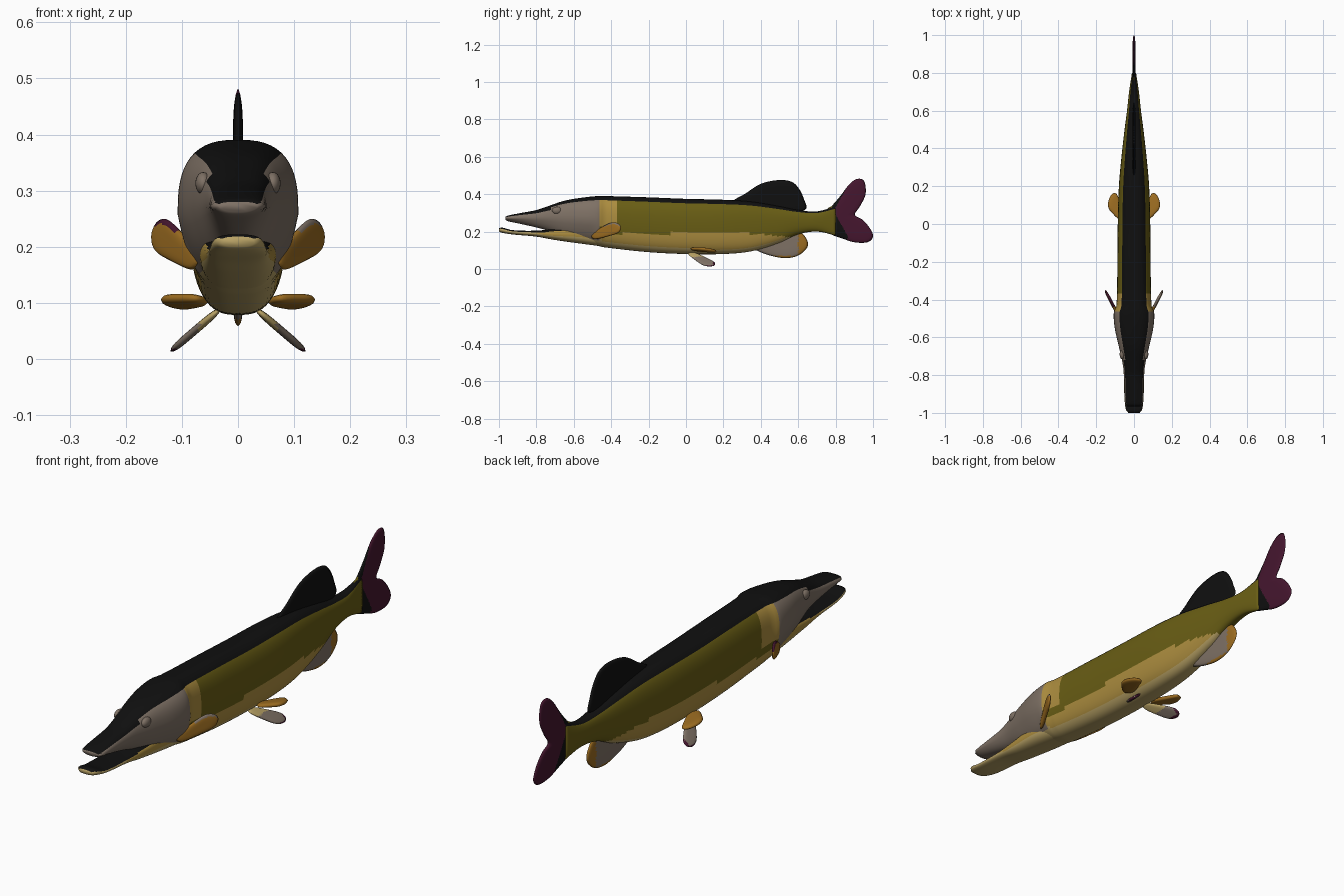
import bpy, bmesh, math
from mathutils import Vector

if "Cube" in bpy.data.objects:
    bpy.data.objects.remove(bpy.data.objects["Cube"])

COLOURS = {
    "black": (0.005, 0.005, 0.005), "olive": (0.14, 0.11, 0.007),
    "gold": (0.42, 0.27, 0.05), "cream": (0.48, 0.36, 0.13),
    "taupe": (0.21, 0.165, 0.13), "orange": (0.33, 0.15, 0.015),
    "plum": (0.06, 0.008, 0.028),
}
NAMES = list(COLOURS)
MATS = []
for n, c in COLOURS.items():
    m = bpy.data.materials.new(n)
    m.diffuse_color = (*c, 1)
    m.use_nodes = True
    m.node_tree.nodes["Principled BSDF"].inputs["Base Color"].default_value = m.diffuse_color
    MATS.append(m)


def finish(bm, name, rule):
    """Turn a bmesh into a smooth object, colouring faces by rule(centre, normal)."""
    bmesh.ops.recalc_face_normals(bm, faces=bm.faces)
    for f in bm.faces:
        f.smooth = True
        f.material_index = NAMES.index(rule(f.calc_center_median(), f.normal))
    me = bpy.data.meshes.new(name)
    bm.to_mesh(me)
    bm.free()
    for m in MATS:
        me.materials.append(m)
    ob = bpy.data.objects.new(name, me)
    bpy.context.collection.objects.link(ob)
    return ob


def sample(table, y):
    """Smooth cubic interpolation of a station table at y."""
    i = max(k for k in range(len(table) - 1) if table[k][0] <= y + 1e-9)
    a, b = table[i], table[i + 1]
    p, q = table[max(i - 1, 0)], table[min(i + 2, len(table) - 1)]
    h = b[0] - a[0]
    t = (y - a[0]) / h
    out = []
    for k in (1, 2, 3):
        ma = (b[k] - p[k]) / (b[0] - p[0]) * h
        mb = (q[k] - a[k]) / (q[0] - a[0]) * h
        out.append((2*t**3 - 3*t*t + 1) * a[k] + (t**3 - 2*t*t + t) * ma
                   + (3*t*t - 2*t**3) * b[k] + (t**3 - t*t) * mb)
    return out


def loft(name, table, steps, rule, segs=56, power=2.8):
    """Skin rounded-box cross-sections along y."""
    bm = bmesh.new()
    rings = []
    y0, y1 = table[0][0], table[-1][0]
    for i in range(steps + 1):
        y = y0 + (y1 - y0) * i / steps
        top, bot, w = sample(table, y)
        taper = 0.08 + 0.24 * min(1, max(0, (-0.42 - y) / 0.08)) * (name == "body")
        ring = []
        for j in range(segs):
            a = 2 * math.pi * j / segs
            c, s = math.cos(a), math.sin(a)
            x = math.copysign(abs(c) ** (2 / power), c)
            z = math.copysign(abs(s) ** (2 / power), s)
            x *= 1 - taper * max(0, -z)
            ring.append(bm.verts.new((x * w, y, (top + bot) / 2 + z * (top - bot) / 2)))
        rings.append(ring)
    for r, q in zip(rings, rings[1:]):
        for j in range(segs):
            k = (j + 1) % segs
            bm.faces.new((r[j], r[k], q[k], q[j]))
    bm.faces.new(rings[0])
    bm.faces.new(rings[-1])
    return finish(bm, name, rule)


def fin(name, outline, centre, thick, rule, o=(0, 0, 0), U=(0, 1, 0), V=(0, 0, 1), sub=6, rings=12):
    """Lens-shaped fin from a smooth closed outline in the plane o + u*U + v*V."""
    o, U, V = Vector(o), Vector(U), Vector(V)
    N = U.cross(V).normalized()
    n = len(outline)
    pts = []
    for i in range(n):
        p = [Vector(outline[(i + d) % n]) for d in (-1, 0, 1, 2)]
        for k in range(sub):
            t = k / sub
            pts.append(0.5 * (2*p[1] + (p[2]-p[0])*t + (2*p[0]-5*p[1]+4*p[2]-p[3])*t*t
                              + (3*p[1]-p[0]-3*p[2]+p[3])*t**3))
    c = Vector(centre)
    bm = bmesh.new()

    def vert(q, h):
        return bm.verts.new(o + U * q.x + V * q.y + N * h)
    edge = [vert(q, 0) for q in pts]
    m = len(pts)
    for side in (1, -1):
        prev = edge
        for r in range(1, rings):
            s = 1 - r / rings
            h = side * thick * (1 - s ** 4) ** 0.5
            cur = [vert(c + (q - c) * s, h) for q in pts]
            for j in range(m):
                k = (j + 1) % m
                bm.faces.new((prev[j], prev[k], cur[k], cur[j]))
            prev = cur
        mid = vert(c, side * thick)
        for j in range(m):
            bm.faces.new((prev[j], prev[(j + 1) % m], mid))
    return finish(bm, name, rule)


# Body with head and upper jaw: (y, top, bottom, half width)
BODY = [(-.965, .28, .262, .036), (-.95, .286, .255, .046), (-.88, .30, .24, .05),
        (-.8, .315, .222, .053), (-.74, .335, .205, .06), (-.65, .365, .165, .08),
        (-.55, .382, .14, .102), (-.47, .39, .123, .107), (-.43, .39, .115, .093),
        (-.2, .383, .09, .088), (0, .375, .08, .086), (.2, .37, .08, .08),
        (.35, .36, .095, .067), (.5, .335, .14, .05), (.6, .315, .185, .037),
        (.7, .308, .2, .026), (.8, .335, .18, .011)]


def body_rule(c, n):
    top, bot, w = sample(BODY, min(max(c.y, -.964), .799))
    if c.z > (top + bot) / 2 and abs(c.x) < w * (.9 if c.y < -.72 else .73) and n.z > 0.2:
        return "black"
    if c.y < -.46:                                    # head
        if c.z > .2 - (c.y + .8) * .15:
            return "taupe"
    elif c.y < -.37 and c.z > .23:                    # patch behind the gill cover
        return "gold"
    elif c.z > (.19 if c.y < .35 else .19 - (c.y - .35) * .1):
        return "olive"
    elif c.y > .62:
        return "olive"
    return "cream" if n.z < -.55 else "gold"


loft("body", BODY, 130, body_rule)

# Lower jaw, slightly open
JAW = [(-1, .218, .2, .03), (-.985, .222, .194, .042), (-.93, .208, .185, .05),
       (-.8, .205, .173, .054), (-.7, .215, .155, .06), (-.55, .23, .134, .068),
       (-.42, .2, .118, .06)]
loft("lower_jaw", JAW, 50, lambda c, n: "black" if n.z > .6 else
     ("cream" if n.z < -.3 or c.y < -.8 else "gold"), segs=40)

# Fins on the centre line
fin("dorsal_fin", [(.24, .35), (.32, .405), (.4, .455), (.49, .475), (.56, .468), (.6, .435),
                   (.63, .375), (.635, .315), (.5, .29), (.35, .32)],
    (.47, .36), .009, lambda c, n: "black")
fin("anal_fin", [(.34, .125), (.38, .098), (.45, .072), (.53, .058), (.6, .072), (.648, .115),
                 (.645, .16), (.6, .2), (.5, .18)],
    (.52, .13), .009, lambda c, n: "orange" if c.y > .6 or c.z < .07 else "taupe")


def tail_rule(c, n):
    if c.y < .78 + .02 * (abs(c.z - .27) < .03):
        return "olive"
    return "black" if c.y < min(.79 + .55 * abs(c.z - .31), .865) else "plum"


fin("tail_fin", [(.75, .31), (.78, .338), (.825, .39), (.875, .455), (.918, .482), (.953, .468),
                 (.96, .4), (.93, .335), (.903, .29), (.945, .262), (.985, .215), (1, .172),
                 (.97, .143), (.9, .143), (.83, .165), (.78, .183), (.75, .205)],
    (.83, .275), .009, tail_rule, sub=8, rings=20)

# Paired fins and eyes
PADDLE = [(-.1, -.4), (.45, -.8), (.8, -.85), (1, -.4), (1.03, .3), (.85, .85), (.45, .8), (-.1, .45)]
for s, side in ((1, "right"), (-1, "left")):
    inner = "taupe" if s > 0 else "plum"
    fin("pectoral_fin_" + side, PADDLE, (.5, 0), .008,
        lambda c, n: inner if n.z > .25 and c.y > -.44 else "orange",
        (.083 * s, -.485, .18), (.066 * s, .128, .05), (.010 * s, .016, -.034))
    fin("pelvic_fin_" + side, PADDLE, (.5, 0), .007,
        lambda c, n: "plum" if c.y > .145 or c.z < .018 else ("taupe" if abs(c.x) > .07 else "cream"),
        (.045 * s, .035, .078), (.07 * s, .105, -.06), (-.013 * s, .032, .011))
    fin("side_fin_" + side, PADDLE, (.5, 0), .010,
        lambda c, n: "orange",
        (.07 * s, .05, .105), (.055 * s, .09, -.005), (-.025 * s, .042, -.008))
    bm = bmesh.new()
    bmesh.ops.create_uvsphere(bm, u_segments=20, v_segments=12, radius=1)
    for v in bm.verts:
        v.co = Vector((s * .062 + v.co.x * .014, -.69 + v.co.y * .026, .313 + v.co.z * .02))
    finish(bm, "eye_" + side, lambda c, n: "taupe")
